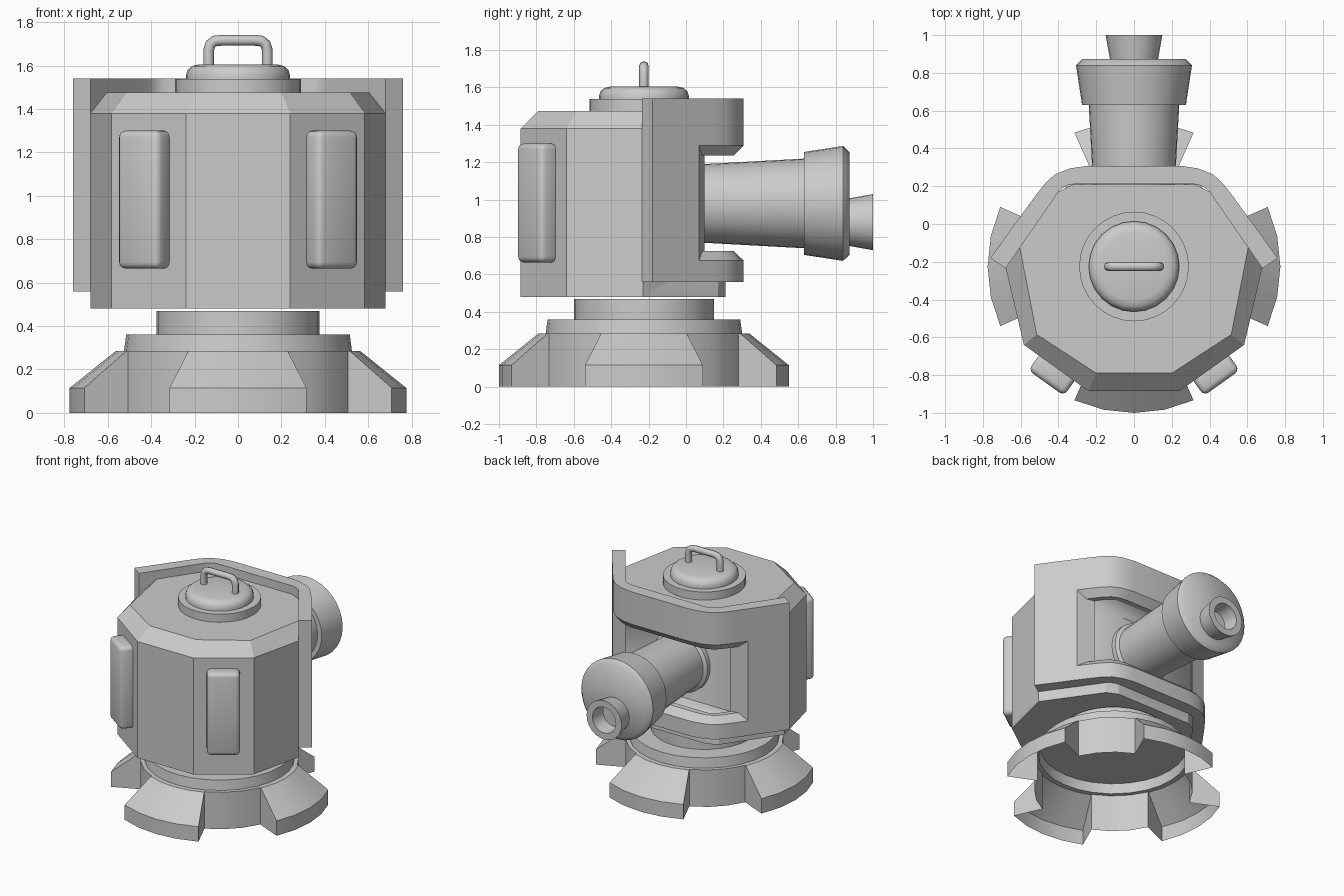
import bpy, bmesh
from math import sin, cos, pi, radians, atan2
from mathutils import Matrix

if "Cube" in bpy.data.objects:
    bpy.data.objects.remove(bpy.data.objects["Cube"])

CY = -0.225  # centre of the base in y


def finish(name, bm, angle=30):
    bmesh.ops.remove_doubles(bm, verts=bm.verts, dist=1e-5)
    bmesh.ops.recalc_face_normals(bm, faces=bm.faces)
    me = bpy.data.meshes.new(name)
    bm.to_mesh(me)
    bm.free()
    ob = bpy.data.objects.new(name, me)
    bpy.context.collection.objects.link(ob)
    bpy.ops.object.select_all(action='DESELECT')
    ob.select_set(True)
    bpy.context.view_layer.objects.active = ob
    bpy.ops.object.shade_smooth_by_angle(angle=radians(angle))
    return ob


def face(bm, pts):
    return bm.faces.new([bm.verts.new(p) for p in pts])


def mirrored(half):
    """Close a half outline (front to back, x > 0) into a full ring."""
    return half + [(-x, *r) for x, *r in reversed(half)]


def lathe(name, profile, matrix, seg=32, angle=30):
    """Revolve (radius, height) points about local z."""
    bm = bmesh.new()
    rings = [[bm.verts.new((r * cos(2 * pi * i / seg), r * sin(2 * pi * i / seg), h))
              for i in range(seg)] for r, h in profile]
    for a, b in zip(rings, rings[1:]):
        for i in range(seg):
            j = (i + 1) % seg
            bm.faces.new((a[i], a[j], b[j], b[i]))
    bm.faces.new(rings[0])
    bm.faces.new(rings[-1])
    bm.transform(matrix)
    return finish(name, bm, angle)


def strip(name, pairs, section):
    """Sweep a (t, z) section along pairs of (inner, outer) plan points."""
    bm = bmesh.new()
    rows = []
    for (ix, iy), (ox, oy) in pairs:
        rows.append([bm.verts.new((ix + (ox - ix) * t, iy + (oy - iy) * t, z)) for t, z in section])
    n = len(section)
    for a, b in zip(rows, rows[1:]):
        for i in range(n):
            bm.faces.new((a[i], a[(i + 1) % n], b[(i + 1) % n], b[i]))
    bm.faces.new(rows[0])
    bm.faces.new(rows[-1])
    return finish(name, bm)


# Base: open shell with four flared feet and a stepped rim
bm = bmesh.new()
steps = [-24, -12, 0, 12, 24, 38, 52, 66]
angles = [q * 90 + s for q in range(4) for s in steps[:-1]]


def polar(r, z, deg):
    return (r * cos(radians(deg)), CY + r * sin(radians(deg)), z)


top = [(.563, .285), (.525, .285), (.515, .36)]
foot = [(.775, 0), (.775, .115)] + top
wall = [(.555, 0), (.555, .285)] + top[1:]
for q in range(4):
    for k, (s0, s1) in enumerate(zip(steps, steps[1:])):
        a, b = q * 90 + s0, q * 90 + s1
        prof = foot if k < 4 else wall
        for p0, p1 in zip(prof, prof[1:]):
            face(bm, [polar(*p0, a), polar(*p0, b), polar(*p1, b), polar(*p1, a)])
    for s in (-24, 24):
        face(bm, [polar(r, z, q * 90 + s) for r, z in
                  [(.555, 0), (.775, 0), (.775, .115), (.563, .285), (.555, .285)]])
face(bm, [polar(.515, .36, a) for a in angles])
finish("base", bm)
lathe("neck", [(.375, .36), (.375, .47)], Matrix.Translation((0, CY, 0)))

# Turret body: faceted housing with chamfered front top edge
low = mirrored([(.24, -.885), (.583, -.64), (.68, -.23), (.40, .17), (.32, .21)])
high = mirrored([(.20, -.79), (.515, -.585), (.605, -.122), (.40, .17), (.32, .21)])
bm = bmesh.new()
rings = [[bm.verts.new((x, y, z)) for x, y in ring]
         for ring, z in ((low, .48), (low, 1.38), (high, 1.475))]
for a, b in zip(rings, rings[1:]):
    for i in range(len(a)):
        j = (i + 1) % len(a)
        bm.faces.new((a[i], a[j], b[j], b[i]))
bm.faces.new(rings[0])
bm.faces.new(rings[-1])
body = finish("turret_body", bm, 20)

# Recess behind the gun opening
bm = bmesh.new()
bmesh.ops.create_cube(bm, size=1, matrix=Matrix.Translation((0, .54, .965))
                      @ Matrix.Diagonal((2, 1, .55, 1)))
cutter = finish("recess_cutter", bm)
cutter.hide_render = True
cutter.hide_set(True)
cut = body.modifiers.new("recess", 'BOOLEAN')
cut.operation = 'DIFFERENCE'
cut.solver = 'EXACT'
cut.object = cutter

# Rear shield: two side panels joined by chamfered upper and lower bands
end = ((.68, -.235), (.76, -.18))
jamb = ((.448, .10), (.58, .07))
rear = [jamb, ((.40, .17), (.52, .152)), ((.39, .18), (.475, .21)), ((.37, .195), (.42, .262)),
        ((.35, .205), (.34, .294)), ((.32, .211), (.25, .308))]


def flip(pair):
    return tuple((-x, y) for x, y in pair)


path = rear + [flip(p) for p in reversed(rear)]
plate = [(0, .56), (0, 1.54), (1, 1.54), (1, .56)]
strip("shield_panel_right", [end, jamb], plate)
strip("shield_panel_left", [flip(end), flip(jamb)], plate)
strip("shield_upper_band", path, [(0, 1.235), (0, 1.54), (1, 1.54), (1, 1.29), (.45, 1.235)])
strip("shield_lower_band", path, [(0, .56), (0, .725), (.45, .725), (1, .675), (1, .56)])

# Gun barrel, muzzle and small offset nozzle, pointing to +y
to_y = Matrix.Rotation(-pi / 2, 4, 'X')
lathe("barrel", [(.235, .02), (.235, .075), (.21, .09), (.24, .64)],
      Matrix.Translation((0, 0, .98)) @ to_y)
lathe("muzzle", [(.24, .63), (.275, .63), (.307, .84), (.275, .873)],
      Matrix.Translation((0, 0, .98)) @ to_y, 32, 50)
lathe("nozzle", [(.125, .86), (.15, 1), (.1, 1), (.09, .885)],
      Matrix.Translation((0, 0, .88)) @ to_y, 24)

# Hatch plate, domed hatch and its handle
at_hatch = Matrix.Translation((0, CY, 0))
lathe("hatch_plate", [(.29, 1.46), (.29, 1.537)], at_hatch)
lathe("hatch", [(.24, 1.53), (.24, 1.555), (.232, 1.58), (.212, 1.597), (.18, 1.605)],
      at_hatch, 24, 40)
cu = bpy.data.curves.new("hatch_handle", 'CURVE')
cu.dimensions = '3D'
cu.bevel_depth = .025
cu.bevel_resolution = 2
cu.use_fill_caps = True
sp = cu.splines.new('POLY')
pts = mirrored([(.135, 1.59), (.135, 1.67), (.127, 1.698), (.107, 1.713), (.08, 1.716)])
sp.points.add(len(pts) - 1)
for p, (x, z) in zip(sp.points, pts):
    p.co = (x, CY, z, 1)
bpy.context.collection.objects.link(bpy.data.objects.new("hatch_handle", cu))

# Rounded pads on the two angled front faces
for side, label in ((1, "right"), (-1, "left")):
    bm = bmesh.new()
    turn = atan2(.245, .343) * side
    bmesh.ops.create_cube(bm, size=1, matrix=Matrix.Translation((.43 * side, -.793, .982))
                          @ Matrix.Rotation(turn, 4, 'Z') @ Matrix.Diagonal((.232, .12, .635, 1)))
    bmesh.ops.bevel(bm, geom=bm.edges[:], offset=.03, segments=3, profile=.5, affect='EDGES')
    finish("front_pad_" + label, bm, 40)
